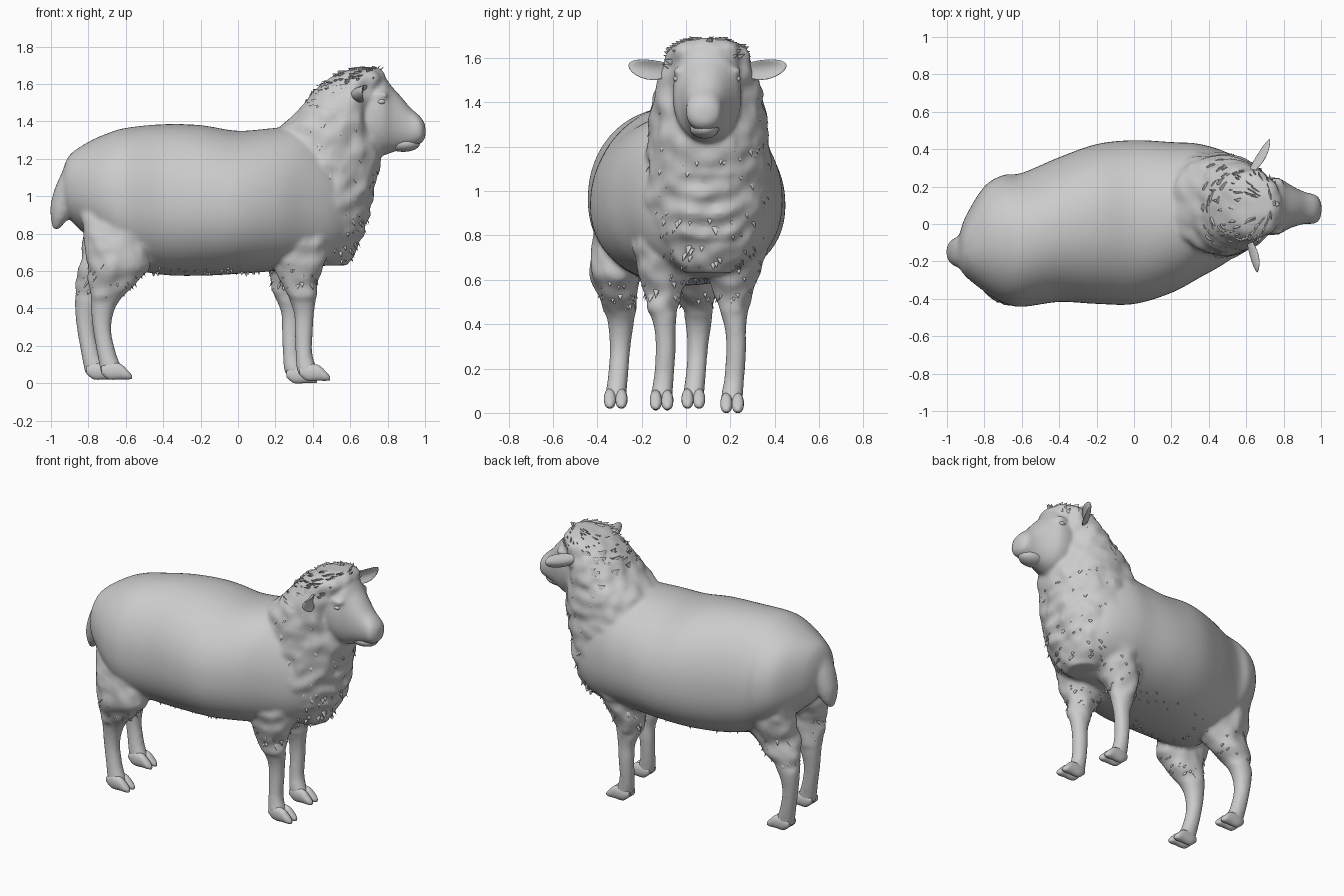
import bpy, bmesh, math, random
from mathutils import Vector, Matrix, noise

random.seed(4)
cube = bpy.data.objects.get("Cube")
if cube:
    bpy.data.objects.remove(cube)

grey = bpy.data.materials.new("wool_grey")
grey.use_nodes = True
grey.diffuse_color = (0.6, 0.6, 0.6, 1)
grey.node_tree.nodes["Principled BSDF"].inputs["Base Color"].default_value = grey.diffuse_color
MID = 0.095   # sideways centre of the turned head and neck


def finish(name, bm, smooth=True):
    bmesh.ops.recalc_face_normals(bm, faces=bm.faces)
    mesh = bpy.data.meshes.new(name)
    bm.to_mesh(mesh)
    bm.free()
    mesh.materials.append(grey)
    for face in mesh.polygons:
        face.use_smooth = smooth
    obj = bpy.data.objects.new(name, mesh)
    bpy.context.collection.objects.link(obj)
    return obj


def ring_at(rings, t):
    """Smoothly interpolated ring at parameter t along the list."""
    i = min(int(t), len(rings) - 2)
    f = t - i
    a, b, c, d = (rings[max(0, min(len(rings) - 1, i + k))] for k in (-1, 0, 1, 2))
    return [q + f * (r - p) / 2 + f * f * (p - 2.5 * q + 2 * r - s / 2)
            + f ** 3 * (1.5 * (q - r) + (s - p) / 2) for p, q, r, s in zip(a, b, c, d)]


def surface(rings, axis, t, angle, pear=0.0, power=0.93):
    """Point on a loft whose rings are (position, low, high, y centre, half width)."""
    pos, low, high, yc, half = ring_at(rings, t)
    c, s = math.cos(angle), math.sin(angle)
    across = (low + high) / 2 + (high - low) / 2 * math.copysign(abs(c) ** power, c)
    y = yc + half * (1 - pear * c) * math.copysign(abs(s) ** power, s)
    return Vector((pos, y, across) if axis == "x" else (across, y, pos))


def loft(bm, rings, axis, rough=0.0, sides=28, steps=5, pear=0.0):
    previous = None
    total = (len(rings) - 1) * steps
    for k in range(total + 1):
        pts = [surface(rings, axis, k / steps, math.tau * (j + .5) / sides, pear)
               for j in range(sides)]
        centre = sum(pts, Vector()) / sides
        if rough and centre.z > 0.46:
            for p in pts:
                # lumpy wool, with throat folds on the chest
                push = rough * noise.noise(p * 14)
                if p.x > 0.5 and 0.75 < p.z < 1.1:
                    fade = max(0, 1 - abs(p.y - MID) / .2)
                    push += 0.6 * rough * fade * math.sin(p.z * 65 - 60 * (p.y - MID) ** 2)
                p += (p - centre).normalized() * push
        loop = [bm.verts.new(p) for p in pts]
        if previous:
            for j in range(sides):
                n = (j + 1) % sides
                bm.faces.new((previous[j], previous[n], loop[n], loop[j]))
        else:
            bm.faces.new(loop)
        previous = loop
    bm.faces.new(previous)


def ball(bm, centre, size):
    bmesh.ops.create_uvsphere(bm, u_segments=20, v_segments=12, radius=1,
                              matrix=Matrix.Translation(centre) @ Matrix.Diagonal((*size, 1)))


# Ring tables
BODY = [(-.94, .98, 1.13, -.15, .07), (-.9, .88, 1.22, -.12, .16), (-.8, .78, 1.29, -.08, .28),
        (-.7, .69, 1.335, -.08, .34), (-.6, .62, 1.365, -.085, .357), (-.4, .58, 1.385, -.03, .386),
        (-.2, .575, 1.38, 0, .426), (0, .585, 1.35, .01, .437), (.2, .6, 1.365, .035, .402),
        (.35, .61, 1.37, .07, .357), (.5, .64, 1.28, .09, .29), (.61, .72, 1.15, .1, .2)]
NECK = [(.63, .42, .58, .1, .1), (.75, .3, .65, .1, .22), (.9, .15, .7, .1, .28),
        (1.1, .08, .74, .1, .285), (1.22, .1, .765, .1, .27), (1.35, .2, .745, .1, .262),
        (1.45, .315, .73, .1, .243), (1.55, .4, .76, .1, .205), (1.62, .475, .79, .1, .185),
        (1.66, .54, .78, .1, .145), (1.69, .64, .75, .1, .06)]
HEAD = [(.62, 1.24, 1.64, MID, .14), (.72, 1.22, 1.65, MID, .155), (.78, 1.22, 1.64, MID, .147),
        (.82, 1.232, 1.59, MID, .124), (.87, 1.248, 1.535, .09, .1), (.92, 1.262, 1.475, .085, .084),
        (.96, 1.275, 1.44, .08, .08), (.986, 1.288, 1.412, .08, .065), (1.002, 1.315, 1.38, .08, .03)]
TAIL = [(1.22, -.9, -.76, -.14, .08), (1.12, -.945, -.8, -.15, .09), (1.04, -.98, -.83, -.15, .09),
        (.95, -1.002, -.87, -.15, .078), (.88, -1, -.91, -.15, .058), (.825, -.99, -.955, -.15, .024)]
HIND = [(.95, -.84, -.5, -.26, .11), (.75, -.82, -.47, -.295, .127), (.62, -.8, -.48, -.32, .107),
        (.52, -.79, -.56, -.305, .08), (.42, -.785, -.65, -.294, .059), (.3, -.775, -.68, -.297, .045),
        (.18, -.755, -.66, -.305, .043), (.1, -.74, -.63, -.314, .045), (.05, -.73, -.6, -.317, .046)]
FORE = [(1, .15, .52, -.08, .14), (.8, .17, .5, -.09, .145), (.67, .19, .47, -.1, .125),
        (.56, .22, .43, -.105, .092), (.48, .26, .42, -.104, .067), (.38, .3, .405, -.095, .046),
        (.28, .305, .398, -.092, .043), (.16, .31, .395, -.1, .043), (.08, .315, .42, -.11, .047),
        (.04, .33, .44, -.11, .047)]
TOE = [(-.08, .03, .07, 0, .015), (-.04, 0, .09, 0, .025), (.02, 0, .085, 0, .027),
       (.06, 0, .05, 0, .024), (.082, .003, .025, 0, .01)]


def move_leg(rings, dx, dy):
    """Shift a leg sideways; it leans by dx only below the thigh."""
    lean = lambda z: dx * max(0, min(1, (.78 - z) / .3))
    return [(z, a + lean(z), b + lean(z), y + dy, w) for z, a, b, y, w in rings]


LEGS = {"right_hind": (HIND, -.65, .02), "left_hind": (move_leg(HIND, -.085, .35), -.73, .02),
        "right_fore": (FORE, .41, .013), "left_fore": (move_leg(FORE, -.068, .318), .34, 0)}

# Trunk, neck, head, tail and legs fused into one skin
bm = bmesh.new()
loft(bm, BODY, "x", sides=64, steps=8, pear=.07)
loft(bm, NECK, "z", rough=.02, sides=56, steps=8)
loft(bm, HEAD, "x", sides=40)
loft(bm, TAIL, "z")
for rings, foot, floor in LEGS.values():
    loft(bm, [(z, a - .002, b + .002, y, w + .002) for z, a, b, y, w in rings], "z", rough=.02)
for side in (-1, 1):   # brow ridges
    ball(bm, (.76, MID + side * .128, 1.54), (.045, .026, .018))
skin = finish("body", bm)
remesh = skin.modifiers.new("fuse", "REMESH")
remesh.mode = "VOXEL"
remesh.voxel_size = .012
remesh.use_smooth_shade = True
soften = skin.modifiers.new("soften", "SMOOTH")
soften.iterations = 6

# Cloven hooves
for name, (rings, foot, floor) in LEGS.items():
    bm = bmesh.new()
    for side in (-1, 1):
        loft(bm, [(x + foot, a + floor, b + floor, rings[-1][3] + side * .026, w)
                  for x, a, b, y, w in TOE], "x", sides=16)
    finish(name + "_hoof", bm)

# Lower jaw, nostrils, eyes
bm = bmesh.new()
ball(bm, (.883, .083, 1.281), (.09, .066, .044))
finish("lower_jaw", bm)
bm = bmesh.new()
for side in (-1, 1):
    ball(bm, (.97, .08 + side * .036, 1.385), (.018, .016, .01))
finish("nostrils", bm)
for name, side in (("right", -1), ("left", 1)):
    bm = bmesh.new()
    ball(bm, (.765, MID + side * .138, 1.505), (.022, .014, .013))
    finish(name + "_eye", bm)

# Cupped, leaf-shaped ears
for name, side, tip in (("right", -1, (.675, -.256, 1.565)), ("left", 1, (.74, .446, 1.565))):
    base = Vector((.62, MID + side * .15, 1.55))
    along = Vector(tip) - base
    front = Vector((along.y, -along.x, 0)).normalized() * side
    bm = bmesh.new()
    ball(bm, (0, 0, 0), (1, 1, 1))
    for v in bm.verts:
        s, thick, up = v.co
        width = up * (.9 + .1 * s)
        v.co = (base + along * (s + 1) / 2 + front * (thick * .016 + width ** 2 * .035 - .015)
                + Vector((0, 0, width * .05 - .012 * (1 - s * s))))
    finish(name + "_ear", bm)

# Flat pointed locks of wool lying along the fleece
locks = bmesh.new()


def lock(point, out, hang, size):
    tip = (out + Vector(hang)).normalized()
    side = tip.cross(out + Vector((.01, .02, 0))).normalized()
    frame = Matrix((side, tip.cross(side), tip)).transposed().to_4x4()
    place = Matrix.Translation(point) @ frame @ Matrix.Diagonal((1.3, .45, 1, 1))
    bmesh.ops.create_cone(locks, cap_ends=True, segments=6, radius1=size * .5, radius2=0,
                          depth=size * 1.4, matrix=place)


def scatter(rings, axis, count, start, end, hang, size, allowed):
    for _ in range(count):
        t, a = random.uniform(start, end), random.uniform(0, math.tau)
        p = surface(rings, axis, t, a)
        out = (p - surface(rings, axis, t, a + math.pi)).normalized()
        if allowed(p):
            lock(p - out * size * .15, out, hang, size * random.uniform(.7, 1.2))


scatter(NECK, "z", 260, .3, 7.5, (0, 0, -2), .042, lambda p: p.x > .34 and not (p.x > .64 and p.z > 1.2))
scatter(NECK, "z", 80, 7, 9.8, (-.6, 0, .4), .038, lambda p: p.x < .77)
scatter(BODY, "x", 420, 4.6, 8.8, (0, 0, -1), .034, lambda p: .585 < p.z < .625)
for rings, foot, floor in LEGS.values():
    scatter(rings, "z", 45, 1.8, 3.6, (0, 0, -2), .036, lambda p: p.z > .47)
finish("wool_locks", locks, smooth=False)
